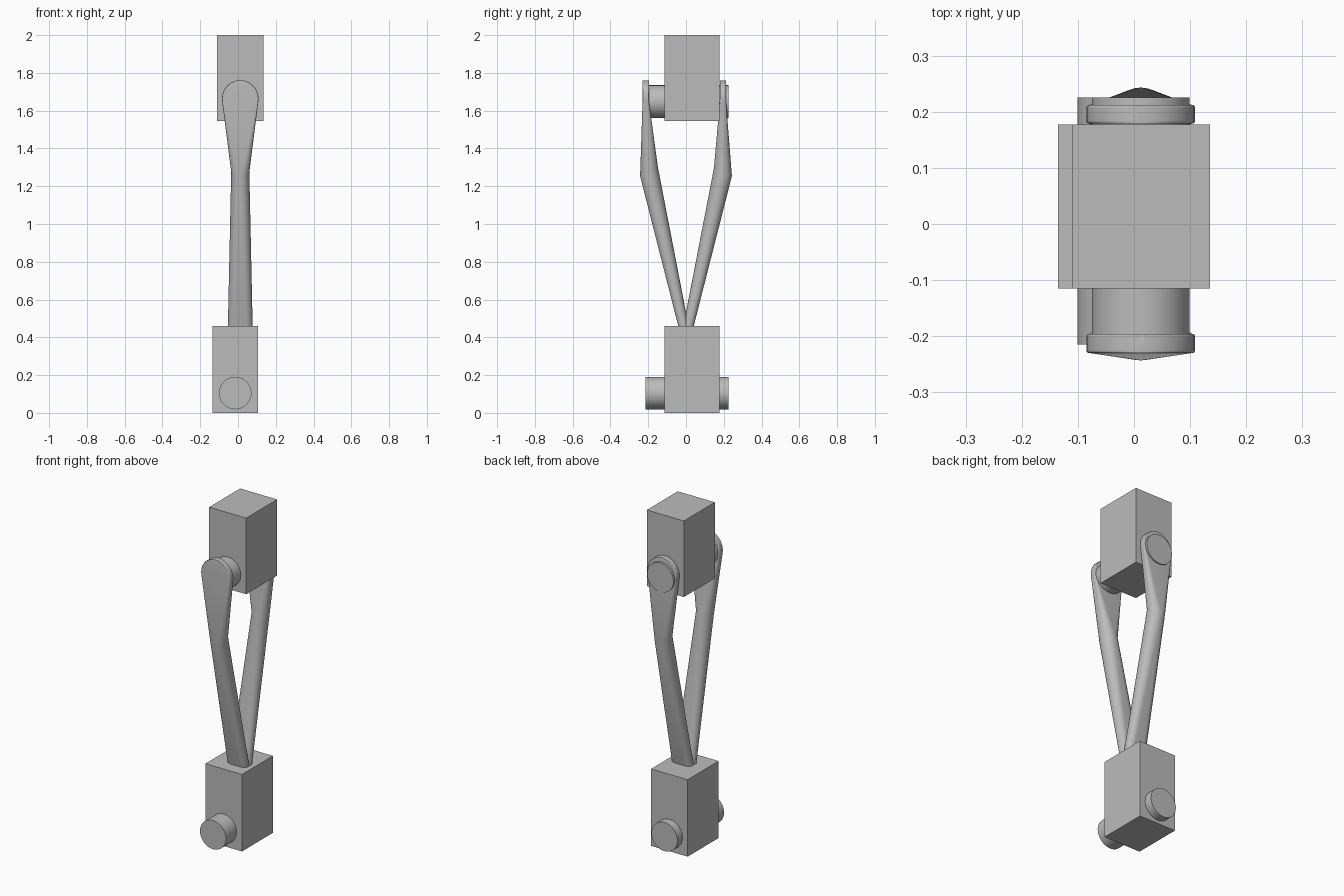
import bpy, bmesh
from math import sin, cos, pi, radians

cube = bpy.data.objects.get("Cube")
if cube:
    bpy.data.objects.remove(cube)

steel = bpy.data.materials.new("grey_steel")
steel.use_nodes = True
GREY = (0.5, 0.5, 0.5, 1)
steel.diffuse_color = GREY
steel.node_tree.nodes["Principled BSDF"].inputs["Base Color"].default_value = GREY


def finish(name, bm, smooth=False):
    bmesh.ops.recalc_face_normals(bm, faces=bm.faces)
    mesh = bpy.data.meshes.new(name)
    bm.to_mesh(mesh)
    bm.free()
    mesh.materials.append(steel)
    obj = bpy.data.objects.new(name, mesh)
    bpy.context.collection.objects.link(obj)
    if smooth:
        bpy.ops.object.select_all(action="DESELECT")
        obj.select_set(True)
        bpy.context.view_layer.objects.active = obj
        bpy.ops.object.shade_smooth_by_angle(angle=radians(25))
    return obj


def block(name, low, high):
    bm = bmesh.new()
    bmesh.ops.create_cube(bm, size=1)
    for v in bm.verts:
        v.co = [(a + b) / 2 + c * (b - a) for a, b, c in zip(low, high, v.co)]
    finish(name, bm)


def pin(name, x, z, radius, front, back):
    bm = bmesh.new()
    bmesh.ops.create_cone(bm, cap_ends=True, segments=48,
                          radius1=radius, radius2=radius, depth=1)
    for v in bm.verts:
        v.co = (x + v.co.x, (front + back) / 2 + v.co.z * (back - front), z + v.co.y)
    finish(name, bm, True)


def section(bm, z, half_width, inner, outer, rx, ry, side, tilt=0):
    """Horizontal rounded rectangle; a full corner radius makes an ellipse."""
    mid, half_depth = (inner + outer) / 2, (outer - inner) / 2
    ring = []
    for k, (sx, sy) in enumerate([(1, 1), (-1, 1), (-1, -1), (1, -1)]):
        for i in range(9):
            a = (k + i / 8) * pi / 2
            dx = sx * (half_width - rx) + rx * cos(a)
            dy = sy * (half_depth - ry) + ry * sin(a)
            ring.append(bm.verts.new((ARM_X + dx, side * (mid + dy), z - tilt * dy)))
    return ring


ARM_X, HEAD_Z, HEAD_R = 0.012, 1.664, 0.097


def arm(name, side, inner, outer):
    bm = bmesh.new()
    # Rod from the lower block to the elbow
    rings = [section(bm, 0.44, 0.066, -0.018, 0.036, 0.035, 0.024, side),
             section(bm, 1.275, 0.048, 0.148, 0.243, 0.047, 0.047, side, 0.45)]
    # Flat round head, following a circular outline
    for angle in (-10, 0, 12, 24, 36, 48, 60, 70, 79, 86):
        a = radians(angle)
        w = HEAD_R * cos(a)
        r = min(0.005, w * 0.8)
        rings.append(section(bm, HEAD_Z + HEAD_R * sin(a), w, inner, outer, r, 0.005, side))
    for lower, upper in zip(rings, rings[1:]):
        n = len(lower)
        for i in range(n):
            j = (i + 1) % n
            bm.faces.new((lower[i], lower[j], upper[j], upper[i]))
    bm.faces.new(rings[0])
    bm.faces.new(rings[-1])
    bmesh.ops.remove_doubles(bm, verts=bm.verts, dist=0.00005)
    finish(name, bm, True)


# Blocks
block("upper_block", (-0.11, -0.115, 1.545), (0.135, 0.177, 2))
block("lower_block", (-0.135, -0.115, 0), (0.107, 0.177, 0.46))

# Pivot pins through the blocks
pin("upper_pin", ARM_X, 1.648, 0.087, -0.215, 0.225)
pin("lower_pin", -0.015, 0.105, 0.086, -0.215, 0.225)

# Bent arms joining the blocks
arm("front_arm", -1, 0.196, 0.23)
arm("back_arm", 1, 0.179, 0.212)
